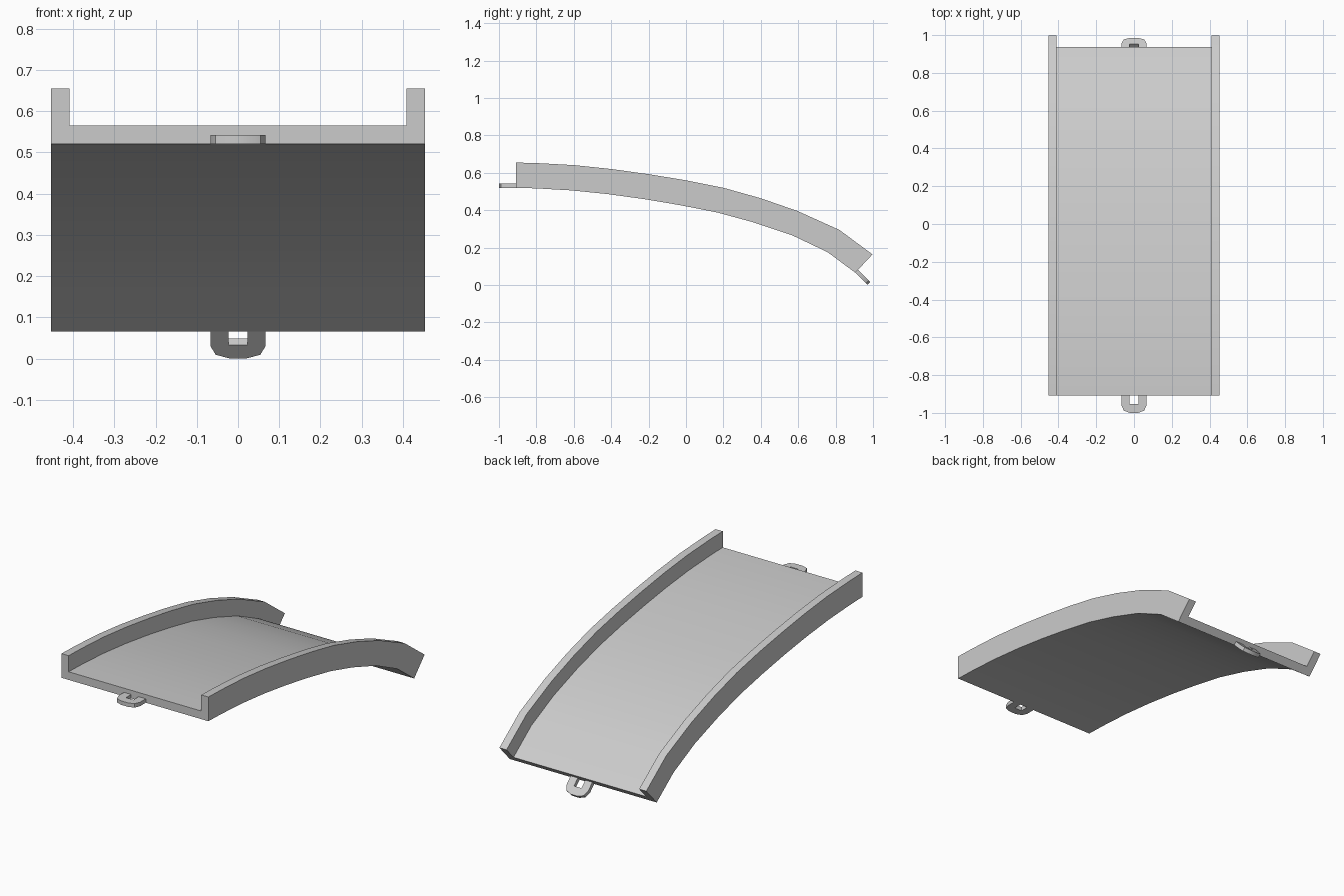
import bpy, bmesh
from mathutils import Vector, Matrix
from math import radians

if "Cube" in bpy.data.objects:
    bpy.data.objects.remove(bpy.data.objects["Cube"])


def finish(bm, name, angle=30):
    bmesh.ops.recalc_face_normals(bm, faces=bm.faces)
    me = bpy.data.meshes.new(name)
    bm.to_mesh(me)
    bm.free()
    ob = bpy.data.objects.new(name, me)
    bpy.context.collection.objects.link(ob)
    bpy.ops.object.select_all(action='DESELECT')
    ob.select_set(True)
    bpy.context.view_layer.objects.active = ob
    bpy.ops.object.shade_smooth_by_angle(angle=radians(angle))
    return ob


# Side curves of the ramp as (y, z): underside and rim of the side walls
under = [(-0.908, 0.52), (-0.8, 0.517), (-0.61, 0.506), (-0.415, 0.486), (-0.22, 0.459),
         (-0.03, 0.427), (0.168, 0.388), (0.362, 0.335), (0.57, 0.265), (0.757, 0.176), (0.905, 0.066)]
rim = [(-0.908, 0.655), (-0.795, 0.652), (-0.595, 0.641), (-0.395, 0.62), (-0.195, 0.592),
       (0.0, 0.56), (0.2, 0.52), (0.4, 0.464), (0.596, 0.396), (0.82, 0.295), (0.997, 0.164)]

# U-shaped cross-section: x, and height as a fraction from underside to rim
W, IN, DECK = 0.453, 0.409, 0.335
section = [(-W, 0), (W, 0), (W, 1), (IN, 1), (IN, DECK), (-IN, DECK), (-IN, 1), (-W, 1)]

# Track body: sweep the section along the curve
bm = bmesh.new()
rings = []
for u, r in zip(under, rim):
    u, r = Vector(u), Vector(r)
    rings.append([bm.verts.new((x, *u.lerp(r, t))) for x, t in section])
n = len(section)
for a, b in zip(rings, rings[1:]):
    for i in range(n):
        j = (i + 1) % n
        bm.faces.new((a[i], a[j], b[j], b[i]))
bm.faces.new(rings[0])
bm.faces.new(rings[-1][::-1])
finish(bm, "ramp_track")


# Connector loops: flat tab with a rectangular slot against the deck end
def connector(name, matrix):
    half = [(0.067, 0), (0.067, 0.05), (0.054, 0.08), (0.022, 0.092)]
    slot = [(-0.023, 0), (-0.023, 0.046), (0.023, 0.046), (0.023, 0)]
    outline = half + [(-x, y) for x, y in reversed(half)] + slot
    bm = bmesh.new()
    f = bm.faces.new([bm.verts.new((x, y, 0)) for x, y in outline])
    ext = bmesh.ops.extrude_face_region(bm, geom=[f])
    vs = [v for v in ext['geom'] if isinstance(v, bmesh.types.BMVert)]
    bmesh.ops.translate(bm, verts=vs, vec=(0, 0, 0.022))
    bm.transform(matrix)
    finish(bm, name, 35)


connector("upper_connector", Matrix.Translation((0, -0.908, 0.52)) @ Matrix.Rotation(radians(180), 4, 'Z'))
connector("lower_connector", Matrix.Translation((0, 0.905, 0.066)) @ Matrix.Rotation(radians(-45), 4, 'X'))
